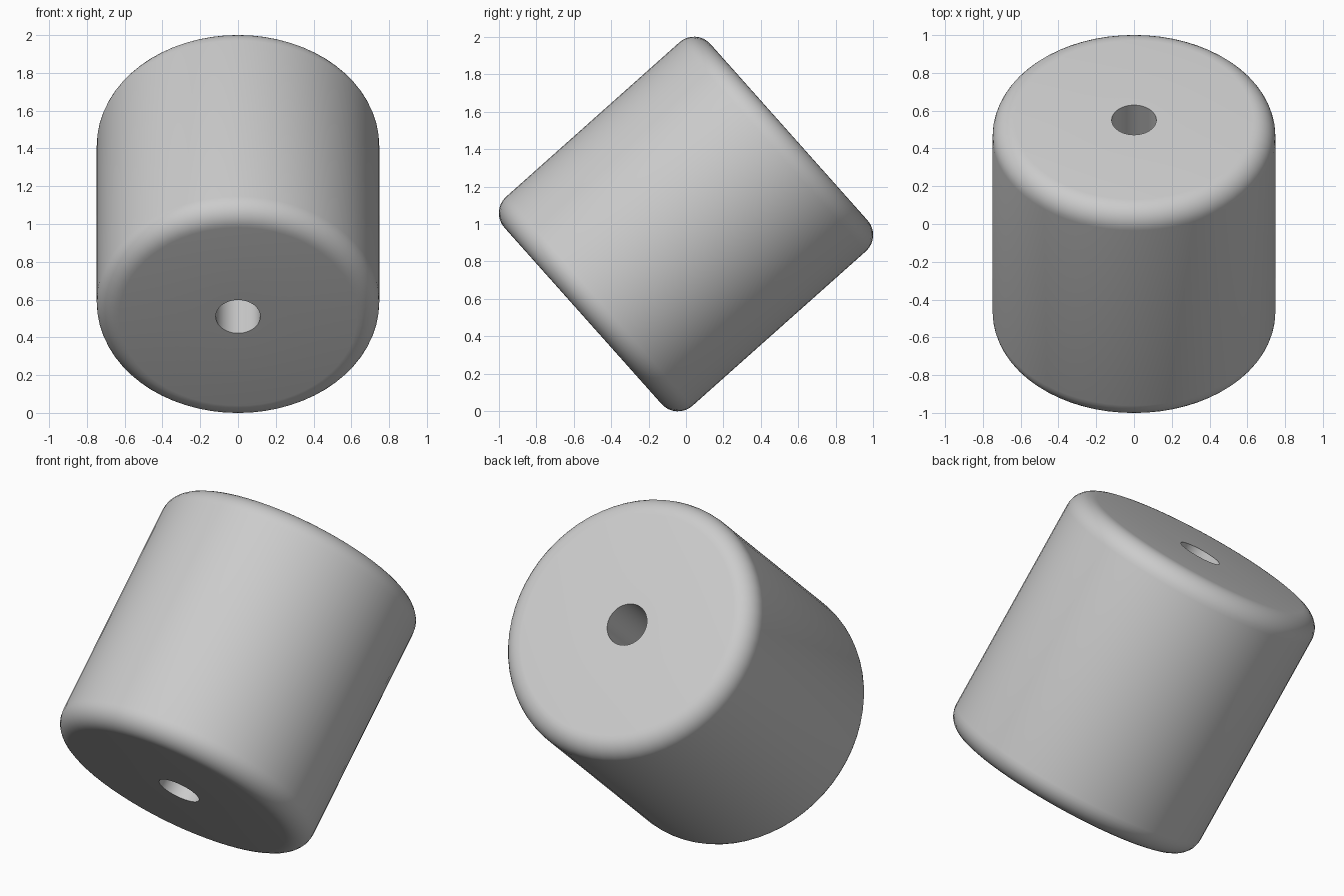
import bpy
import bmesh
import math
from mathutils import Matrix

cube = bpy.data.objects.get("Cube")
if cube:
    bpy.data.objects.remove(cube, do_unlink=True)

RADIUS, HALF, ROUND, BORE = 0.748, 0.737, 0.117, 0.118
TILT = math.radians(41.7)
SEGMENTS, ROUND_STEPS = 64, 8

grey = bpy.data.materials.new("light_grey")
grey.use_nodes = True
colour = (0.6, 0.6, 0.6, 1)
grey.diffuse_color = colour
grey.node_tree.nodes["Principled BSDF"].inputs["Base Color"].default_value = colour

# Closed cross-section: bore wall, flat ends and rounded rims
upper = []
for i in range(ROUND_STEPS + 1):
    a = math.pi / 2 * i / ROUND_STEPS
    upper.append((RADIUS - ROUND + ROUND * math.cos(a),
                  HALF - ROUND + ROUND * math.sin(a)))
lower = [(r, -z) for r, z in reversed(upper)]
profile = [(BORE, -HALF)] + lower + upper + [(BORE, HALF)]

# Spin the cross-section into a drum with a hole through its axis
bm = bmesh.new()
rings = []
for s in range(SEGMENTS):
    a = 2 * math.pi * s / SEGMENTS
    rings.append([bm.verts.new((r * math.cos(a), r * math.sin(a), z))
                  for r, z in profile])
count = len(profile)
for s in range(SEGMENTS):
    here, after = rings[s], rings[(s + 1) % SEGMENTS]
    for i in range(count):
        j = (i + 1) % count
        bm.faces.new((here[i], after[i], after[j], here[j]))
bmesh.ops.recalc_face_normals(bm, faces=bm.faces)

# Tip the drum back so its axis points up and to the rear
bm.transform(Matrix.Translation((0, 0, 1)) @ Matrix.Rotation(TILT - math.pi / 2, 4, "X"))
mesh = bpy.data.meshes.new("rounded_drum")
bm.to_mesh(mesh)
bm.free()
mesh.materials.append(grey)
drum = bpy.data.objects.new("rounded_drum", mesh)
bpy.context.collection.objects.link(drum)

bpy.context.view_layer.objects.active = drum
drum.select_set(True)
bpy.ops.object.shade_smooth_by_angle(angle=math.radians(30))
